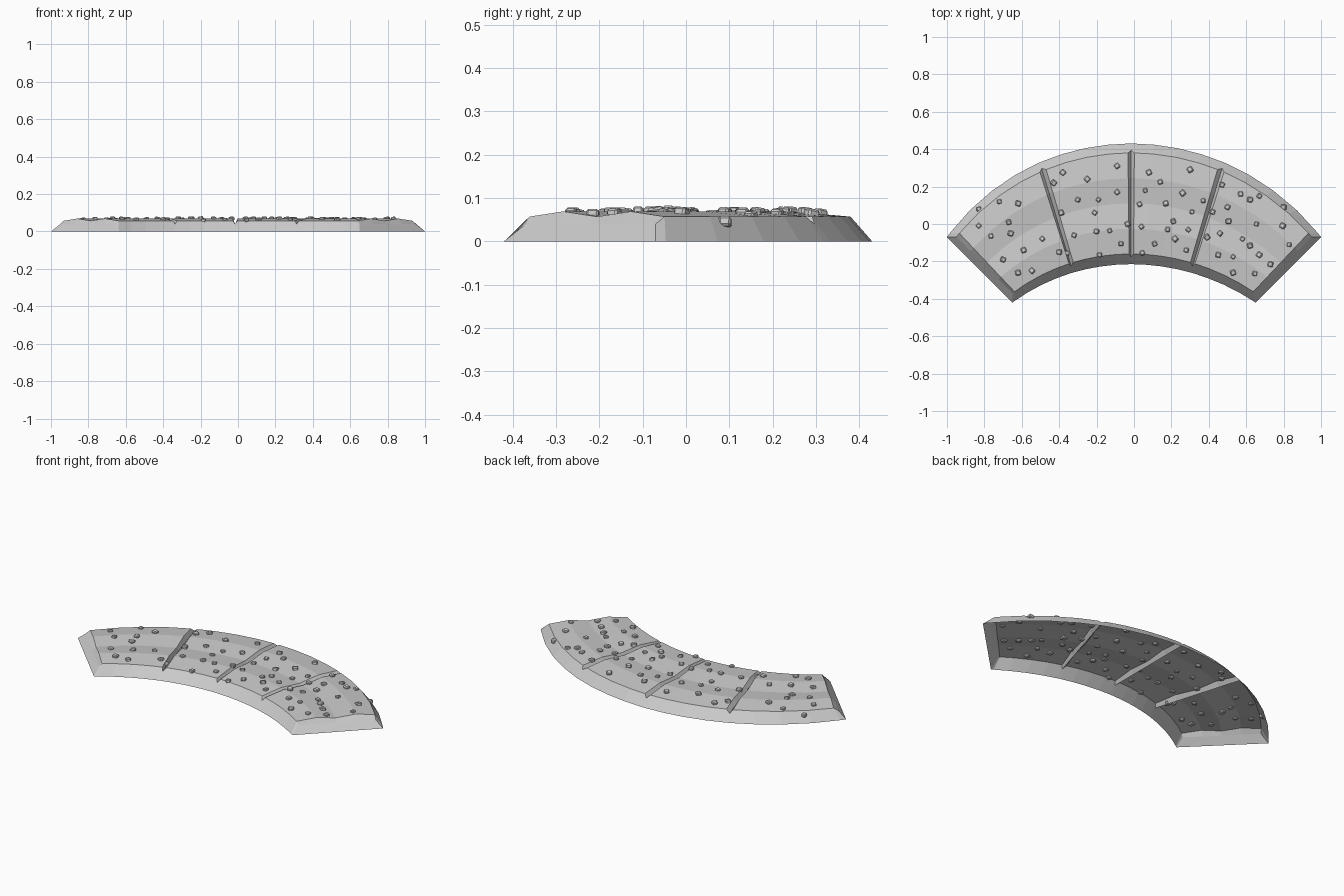
import bpy, bmesh, math, random
from mathutils import Vector, Matrix
from mathutils.bvhtree import BVHTree

if "Cube" in bpy.data.objects:
    bpy.data.objects.remove(bpy.data.objects["Cube"])

random.seed(4)


def arc(u, half, apex, end):
    """Point on a circular arc, u from -1 to 1, through apex and both ends."""
    sag = apex - end
    r = (half * half + sag * sag) / (2 * sag)
    x = half * u
    return Vector((x - 0.015 * (1 - u * u), apex - r + math.sqrt(r * r - x * x), 0))


# Curved road slab: open-bottomed shell with sloping sides and a double-humped top
RISE = [0.057, 0.069, 0.057, 0.069, 0.057]
GROOVE = 0.04


def column(u, groove):
    base_in, base_out = arc(u, 0.65, -0.215, -0.42), arc(u, 1.0, 0.43, -0.07)
    top_in, top_out = arc(u, 0.65, -0.16, -0.37), arc(u, 0.95, 0.38, -0.07)
    if groove and abs(u) < 1:           # groove mouth runs out on the side slopes
        top_in = base_in.lerp(top_in, GROOVE / RISE[0])
        top_out = base_out.lerp(top_out, GROOVE / RISE[0])
    pts = [base_in]
    for i, z in enumerate(RISE):
        p = top_in.lerp(top_out, i / 4)
        p.z = GROOVE if groove else z
        pts.append(p)
    return pts + [base_out]


stations = []
for k in range(-8, 9):
    u = k / 8
    if k % 4 == 0:                      # joint between two panels, or an end
        stations += [(v, abs(v - u) < 1e-6) for v in (u - 0.018, u, u + 0.018) if abs(v) <= 1]
    else:
        stations.append((u, False))

bm = bmesh.new()
cols = [[bm.verts.new(p) for p in column(u, g)] for u, g in stations]
for a, b in zip(cols, cols[1:]):
    for i in range(6):
        bm.faces.new((a[i], b[i], b[i + 1], a[i + 1]))
bm.faces.new(cols[0])
bm.faces.new(cols[-1][::-1])
bm.normal_update()
tree = BVHTree.FromBMesh(bm)
mesh = bpy.data.meshes.new("road_slab")
bm.to_mesh(mesh)
bm.free()
bpy.context.collection.objects.link(bpy.data.objects.new("road_slab", mesh))

# Pebbles: small chipped blocks half sunk into the top
SPOTS = [
    (-.83, .08), (-.72, .12), (-.62, .11), (-.83, -.01), (-.765, -.065), (-.66, -.05),
    (-.59, -.14), (-.70, -.19), (-.62, -.26), (-.545, -.25), (-.67, .01),
    (-.38, .275), (-.43, .22), (-.25, .24), (-.09, .31), (-.3, .13), (-.19, .13),
    (-.09, .17), (-.39, .06), (-.21, .06), (-.32, -.06), (-.2, -.04), (-.13, -.035),
    (-.035, 0), (-.49, -.08), (-.36, -.155), (-.4, -.15), (-.07, -.105), (-.185, -.165),
    (.08, .275), (.14, .225), (.3, .29), (.06, .18), (.03, .105), (.26, .165), (.37, .125),
    (.17, .11), (.21, .015), (.29, -.03), (.18, -.03), (.04, -.015), (.11, -.105),
    (.22, -.08), (.045, -.155), (.28, -.14), (.31, .065), (.39, -.07),
    (.47, .21), (.57, .16), (.62, .13), (.67, .15), (.42, .065), (.5, .09), (.8, .09),
    (.505, .015), (.655, 0), (.795, -.01), (.58, -.08), (.73, -.215), (.83, -.11),
    (.62, -.115), (.45, -.165), (.53, -.26), (.645, -.265), (.46, -.05), (.53, -.175),
    (.67, -.165)]

bm = bmesh.new()
for x, y in SPOTS:
    hit = tree.ray_cast(Vector((x, y, 1)), Vector((0, 0, -1)))[0]
    if hit is None:
        continue
    s = random.uniform(0.023, 0.03)
    turn = Matrix.Rotation(random.uniform(0, 1.57), 4, 'Z') @ Matrix.Rotation(random.uniform(-.25, .25), 4, 'X')
    m = Matrix.Translation(hit + Vector((0, 0, 0.001))) @ turn @ Matrix.Diagonal((s, s, s * 0.8, 1))
    cube = bmesh.ops.create_cube(bm, size=1, matrix=m)["verts"]
    edges = list({e for v in cube for e in v.link_edges})
    bmesh.ops.bevel(bm, geom=edges, offset=s * 0.17, segments=1, affect='EDGES')
mesh = bpy.data.meshes.new("pebbles")
bm.to_mesh(mesh)
bm.free()
bpy.context.collection.objects.link(bpy.data.objects.new("pebbles", mesh))
